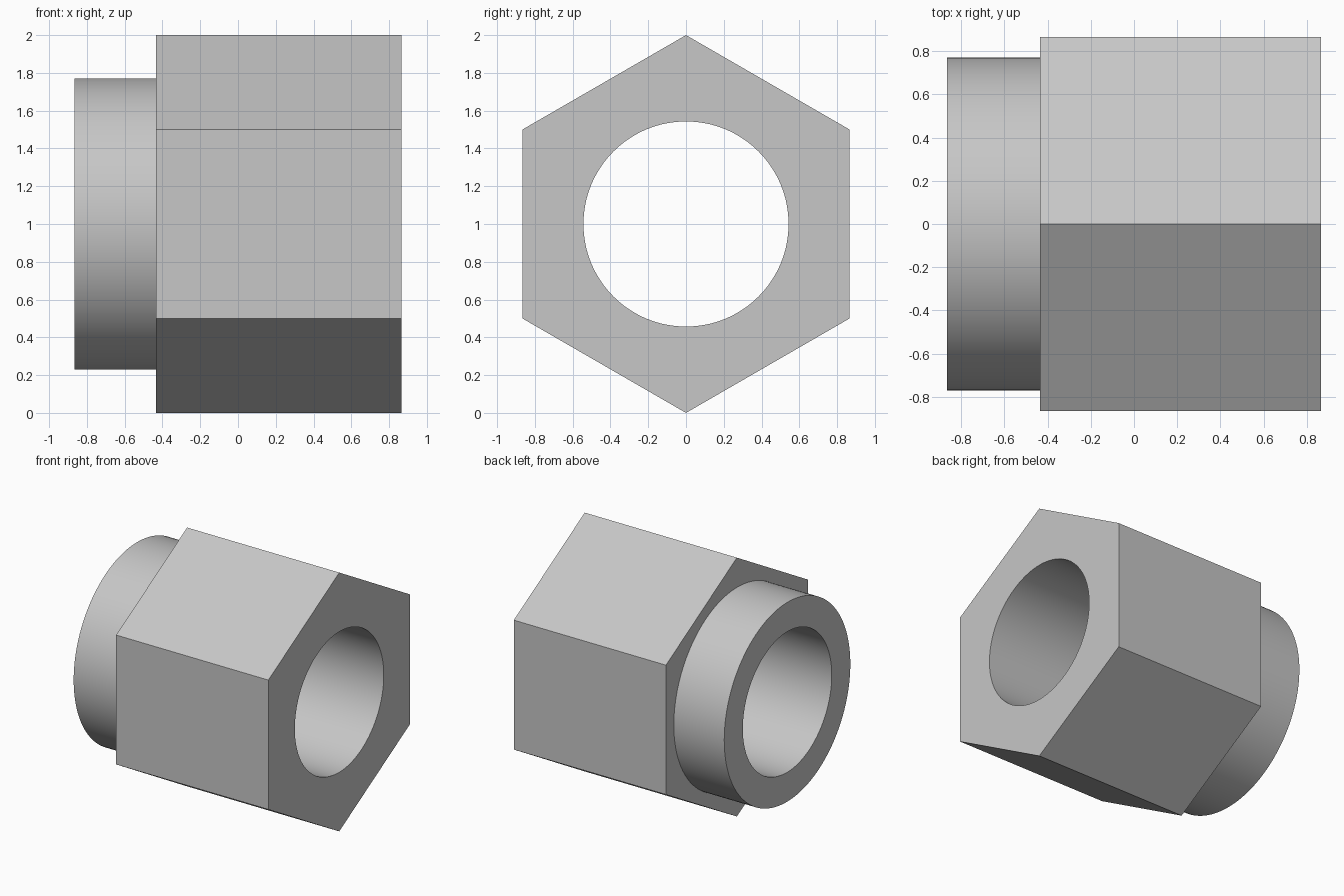
import bpy, bmesh, math

cube = bpy.data.objects.get("Cube")
if cube:
    bpy.data.objects.remove(cube, do_unlink=True)

# Plain grey metal
grey = bpy.data.materials.new("plain_grey")
grey.use_nodes = True
colour = (0.57, 0.57, 0.57, 1)
grey.diffuse_color = colour
grey.node_tree.nodes["Principled BSDF"].inputs["Base Color"].default_value = colour

AXIS_Z = 1.0
LEFT, RIGHT, SHOULDER = 0.866, -0.866, -0.435


def prism(name, sides, radius, x0, x1):
    """Regular prism along x with one corner pointing straight up."""
    bm = bmesh.new()
    ring = []
    for i in range(sides):
        a = math.tau * i / sides
        ring.append(bm.verts.new((x0, radius * math.sin(a), AXIS_Z + radius * math.cos(a))))
    face = bm.faces.new(ring)
    moved = bmesh.ops.extrude_face_region(bm, geom=[face], use_keep_orig=True)["geom"]
    verts = [v for v in moved if isinstance(v, bmesh.types.BMVert)]
    bmesh.ops.translate(bm, verts=verts, vec=(x1 - x0, 0, 0))
    bmesh.ops.recalc_face_normals(bm, faces=bm.faces)
    mesh = bpy.data.meshes.new(name)
    bm.to_mesh(mesh)
    bm.free()
    mesh.materials.append(grey)
    obj = bpy.data.objects.new(name, mesh)
    bpy.context.collection.objects.link(obj)
    return obj


def combine(target, tool, operation):
    """Apply a boolean and discard the tool object."""
    mod = target.modifiers.new(operation.lower(), 'BOOLEAN')
    mod.object, mod.operation, mod.solver = tool, operation, 'EXACT'
    bpy.context.view_layer.objects.active = target
    bpy.ops.object.modifier_apply(modifier=mod.name)
    bpy.data.objects.remove(tool, do_unlink=True)


# Hexagonal body, round collar joined to its right end, bore through both
body = prism("hex_sleeve", 6, 1.0, SHOULDER, LEFT)
collar = prism("collar", 128, 0.77, RIGHT, SHOULDER + 0.1)
combine(body, collar, 'UNION')
bore = prism("bore_cutter", 128, 0.543, RIGHT - 0.2, LEFT + 0.2)
bore.hide_render = True
combine(body, bore, 'DIFFERENCE')

# Smooth round walls, crisp edges
bpy.ops.object.select_all(action='DESELECT')
body.select_set(True)
bpy.context.view_layer.objects.active = body
bpy.ops.object.shade_smooth_by_angle(angle=math.radians(30))
